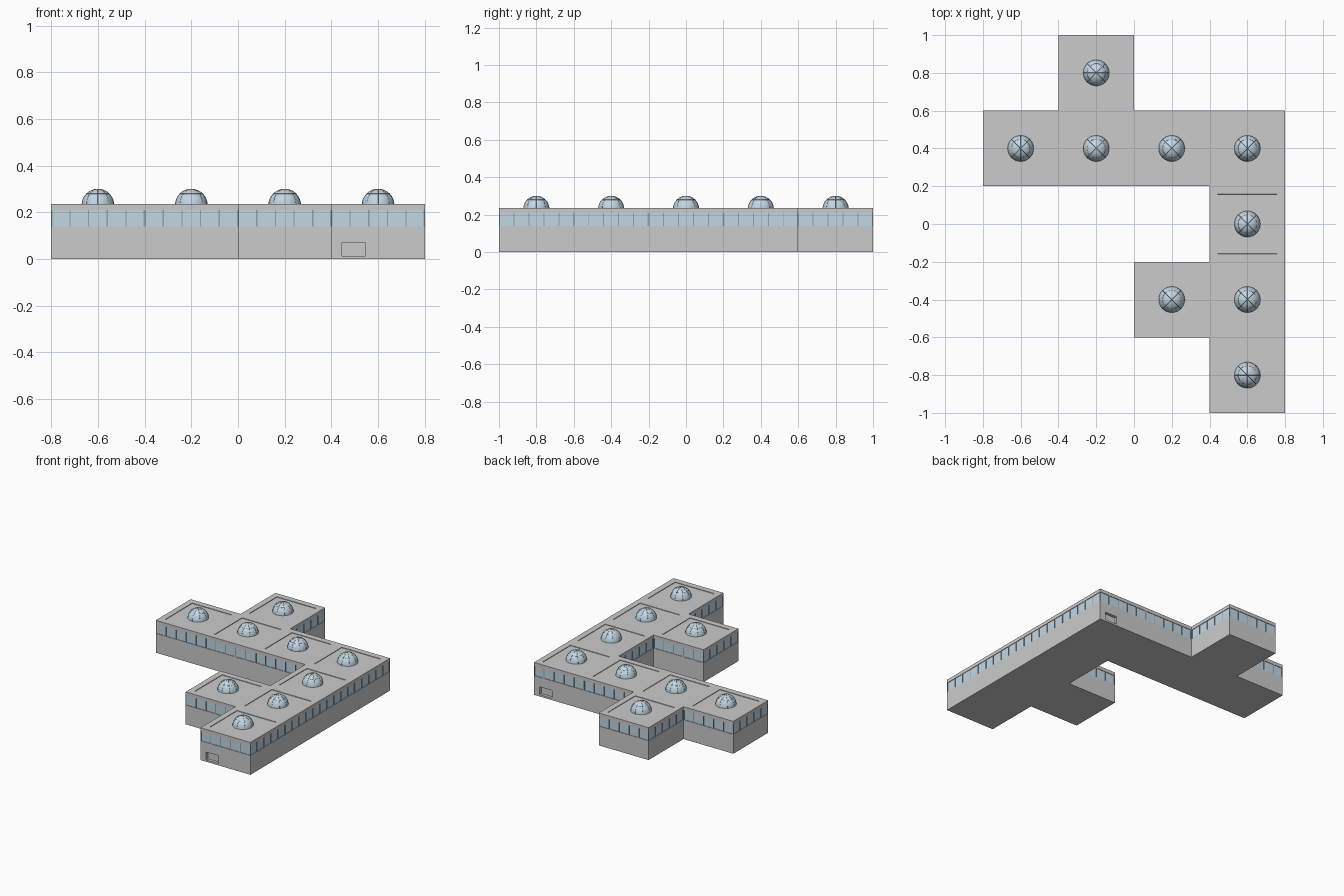
import bpy, bmesh, math
from mathutils import Vector, Matrix

if "Cube" in bpy.data.objects:
    bpy.data.objects.remove(bpy.data.objects["Cube"])

S = 0.4  # module size
CELLS = [(-0.2, 0.8), (-0.6, 0.4), (-0.2, 0.4), (0.2, 0.4), (0.6, 0.4),
         (0.6, 0.0), (0.6, -0.4), (0.2, -0.4), (0.6, -0.8)]
KEYS = {(round(x * 10), round(y * 10)) for x, y in CELLS}


def material(name, color):
    m = bpy.data.materials.new(name)
    m.diffuse_color = color
    m.use_nodes = True
    m.node_tree.nodes["Principled BSDF"].inputs["Base Color"].default_value = m.diffuse_color
    return m


glass = material("glass", (0.55, 0.68, 0.77, 1))
dark = material("dark_frame", (0.30, 0.36, 0.41, 1))


def make_object(name, bm, mat=None):
    bmesh.ops.recalc_face_normals(bm, faces=bm.faces)
    me = bpy.data.meshes.new(name)
    bm.to_mesh(me)
    bm.free()
    ob = bpy.data.objects.new(name, me)
    bpy.context.collection.objects.link(ob)
    if mat:
        me.materials.append(mat)
    return ob


def add_box(bm, lo, hi):
    lo, hi = Vector(lo), Vector(hi)
    size = Matrix.Diagonal((*(hi - lo), 1))
    bmesh.ops.create_cube(bm, size=1, matrix=Matrix.Translation((lo + hi) / 2) @ size)


def footprint(z0, z1, inset=0.0, panel=0.0):
    """Extruded plan of all modules, optionally set back, with sunken roof panels."""
    bm = bmesh.new()
    h = S / 2
    for x, y in CELLS:
        bm.faces.new([bm.verts.new((x + a * h, y + b * h, z0))
                      for a, b in ((-1, -1), (1, -1), (1, 1), (-1, 1))])
    bmesh.ops.remove_doubles(bm, verts=bm.verts, dist=0.001)
    if inset:
        rim = bmesh.ops.inset_region(bm, faces=bm.faces[:], thickness=inset,
                                     use_boundary=True, use_even_offset=True)
        bmesh.ops.delete(bm, geom=rim["faces"], context='FACES')
    base = bm.faces[:]
    ext = bmesh.ops.extrude_face_region(bm, geom=base, use_keep_orig=True)
    top = [f for f in ext["geom"] if isinstance(f, bmesh.types.BMFace)]
    bmesh.ops.translate(bm, vec=(0, 0, z1 - z0),
                        verts=[v for v in ext["geom"] if isinstance(v, bmesh.types.BMVert)])
    bmesh.ops.recalc_face_normals(bm, faces=bm.faces)
    if panel:
        bmesh.ops.inset_individual(bm, faces=top, thickness=0.06)
        bmesh.ops.inset_individual(bm, faces=top, thickness=0.0005, depth=-panel)
    return bm


# lower walls, window band and roof slab
walls = make_object("lower_walls", footprint(0, 0.14))
make_object("window_band", footprint(0.14, 0.21, inset=0.004), glass)
make_object("roof_slab", footprint(0.21, 0.235, panel=0.004))

# window mullions on every outer side of every module
bm = bmesh.new()
W, D = 0.0025, 0.0045
for x, y in CELLS:
    for dx, dy in ((1, 0), (-1, 0), (0, 1), (0, -1)):
        if (round((x + dx * S) * 10), round((y + dy * S) * 10)) in KEYS:
            continue
        for i in range(6):
            t = -S / 2 + i * S / 5
            t = max(-S / 2 + W, min(S / 2 - W, t))
            c = Vector((x + dx * (S / 2 - D / 2) + abs(dy) * t,
                        y + dy * (S / 2 - D / 2) + abs(dx) * t, 0))
            e = Vector((D / 2, W, 0)) if dx else Vector((W, D / 2, 0))
            add_box(bm, c - e + Vector((0, 0, 0.14)), c + e + Vector((0, 0, 0.21)))
make_object("window_mullions", bm, dark)

# recessed doorways with a step: (x0, x1, wall y, inward direction)
DEPTH = 0.02
cut = bmesh.new()
step = bmesh.new()
for x0, x1, y, inward in ((0.445, 0.545, -1.0, 1), (0.655, 0.755, 0.6, -1)):
    a, b = sorted((y - inward * 0.02, y + inward * DEPTH))
    add_box(cut, (x0, a, -0.02), (x1, b, 0.07))
    a, b = sorted((y, y + inward * DEPTH))
    add_box(step, (x0, a, 0), (x1, b, 0.013))
cutter = make_object("doorway_cutter", cut)
cutter.hide_render = True
cutter.display_type = 'WIRE'
make_object("door_steps", step)
mod = walls.modifiers.new("doorways", 'BOOLEAN')
mod.operation = 'DIFFERENCE'
mod.solver = 'EXACT'
mod.object = cutter

# glass roof domes
R, Z = 0.069, 0.231
bm = bmesh.new()
for x, y in CELLS:
    bmesh.ops.create_uvsphere(bm, u_segments=32, v_segments=16, radius=R,
                              matrix=Matrix.Translation((x, y, Z)))
bmesh.ops.delete(bm, geom=[v for v in bm.verts if v.co.z < Z - 0.001], context='VERTS')
domes = make_object("roof_domes", bm, glass)
for p in domes.data.polygons:
    p.use_smooth = True

# dome ribs: four arches and one ring on each dome
curve = bpy.data.curves.new("dome_ribs", 'CURVE')
curve.dimensions = '3D'
curve.bevel_depth = 0.0009
curve.bevel_resolution = 0


def rib(points, closed=False):
    s = curve.splines.new('POLY')
    s.points.add(len(points) - 1)
    for p, co in zip(s.points, points):
        p.co = (*co, 1)
    s.use_cyclic_u = closed


for x, y in CELLS:
    for k in range(4):
        a = math.pi * k / 4
        rib([(x + R * math.cos(t) * math.cos(a), y + R * math.cos(t) * math.sin(a),
              Z + R * math.sin(t)) for t in (math.pi * i / 16 for i in range(17))])
    r, z = R * math.cos(math.pi / 4), Z + R * math.sin(math.pi / 4)
    rib([(x + r * math.cos(t), y + r * math.sin(t), z)
         for t in (math.tau * i / 32 for i in range(32))], True)
ribs = bpy.data.objects.new("dome_ribs", curve)
bpy.context.collection.objects.link(ribs)
curve.materials.append(dark)
